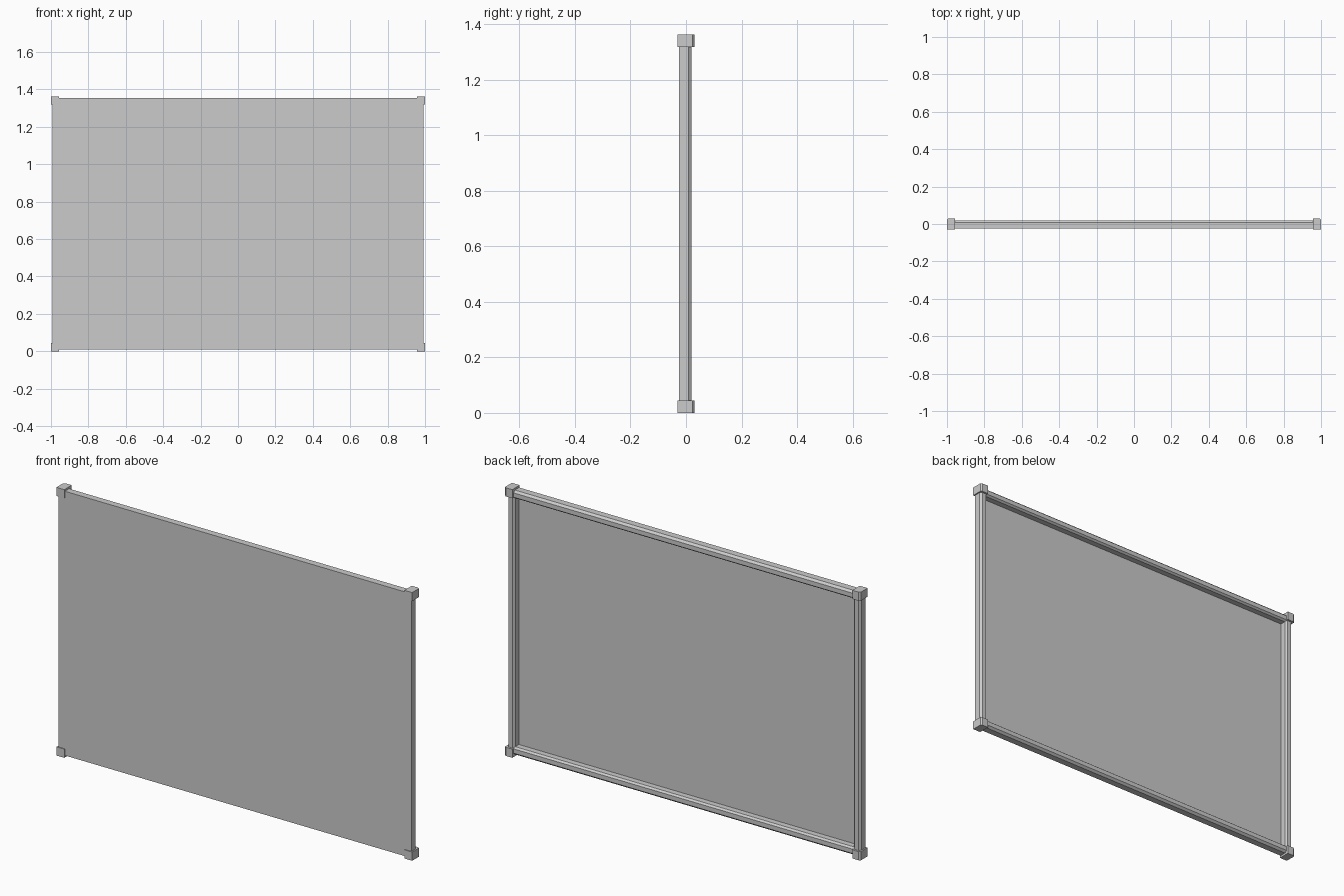
import bpy, bmesh

if "Cube" in bpy.data.objects:
    bpy.data.objects.remove(bpy.data.objects["Cube"])

W, Z0, Z1 = 0.993, 0.010, 1.353      # panel half width, bottom, top
FRONT, BACK = -0.025, 0.020          # panel face and frame back
TOP = 1.363


def finish(bm, name):
    bmesh.ops.recalc_face_normals(bm, faces=bm.faces)
    mesh = bpy.data.meshes.new(name)
    bm.to_mesh(mesh)
    bm.free()
    ob = bpy.data.objects.new(name, mesh)
    bpy.context.collection.objects.link(ob)
    return ob


def box(name, lo, hi):
    bm = bmesh.new()
    bmesh.ops.create_cube(bm, size=1)
    for v in bm.verts:
        v.co = [a + (c + 0.5) * (b - a) for a, b, c in zip(lo, hi, v.co)]
    return finish(bm, name)


# thin flat panel at the front
box("panel", (-W, FRONT, Z0), (W, FRONT + 0.006, Z1))

# rear frame: chamfered profile (inset, depth) swept around the rectangle
profile = [(0, FRONT + 0.001), (0, 0.009), (0.010, BACK), (0.032, BACK),
           (0.040, 0.010), (0.040, FRONT + 0.001)]
bm = bmesh.new()
rings = []
for sx, top in ((-1, 0), (1, 0), (1, 1), (-1, 1)):
    rings.append([bm.verts.new((sx * (W - u), y, Z1 - u if top else Z0 + u))
                  for u, y in profile])
n = len(profile)
for i in range(4):
    a, b = rings[i], rings[(i + 1) % 4]
    for j in range(n):
        k = (j + 1) % n
        bm.faces.new((a[j], a[k], b[k], b[j]))
finish(bm, "rear_frame")

# corner blocks with the rear outer vertical edge chamfered
S = 0.044
for side, sx in (("left", -1), ("right", 1)):
    outline = [(1 - S, -0.03), (1, -0.03), (1, 0.024), (0.992, 0.03), (1 - S, 0.03)]
    for level, z in (("bottom", 0.0), ("top", TOP - S)):
        bm = bmesh.new()
        base = bm.faces.new([bm.verts.new((sx * x, y, z)) for x, y in outline])
        ext = bmesh.ops.extrude_face_region(bm, geom=[base], use_keep_orig=True)
        verts = [g for g in ext["geom"] if isinstance(g, bmesh.types.BMVert)]
        bmesh.ops.translate(bm, verts=verts, vec=(0, 0, S))
        finish(bm, f"corner_block_{level}_{side}")
